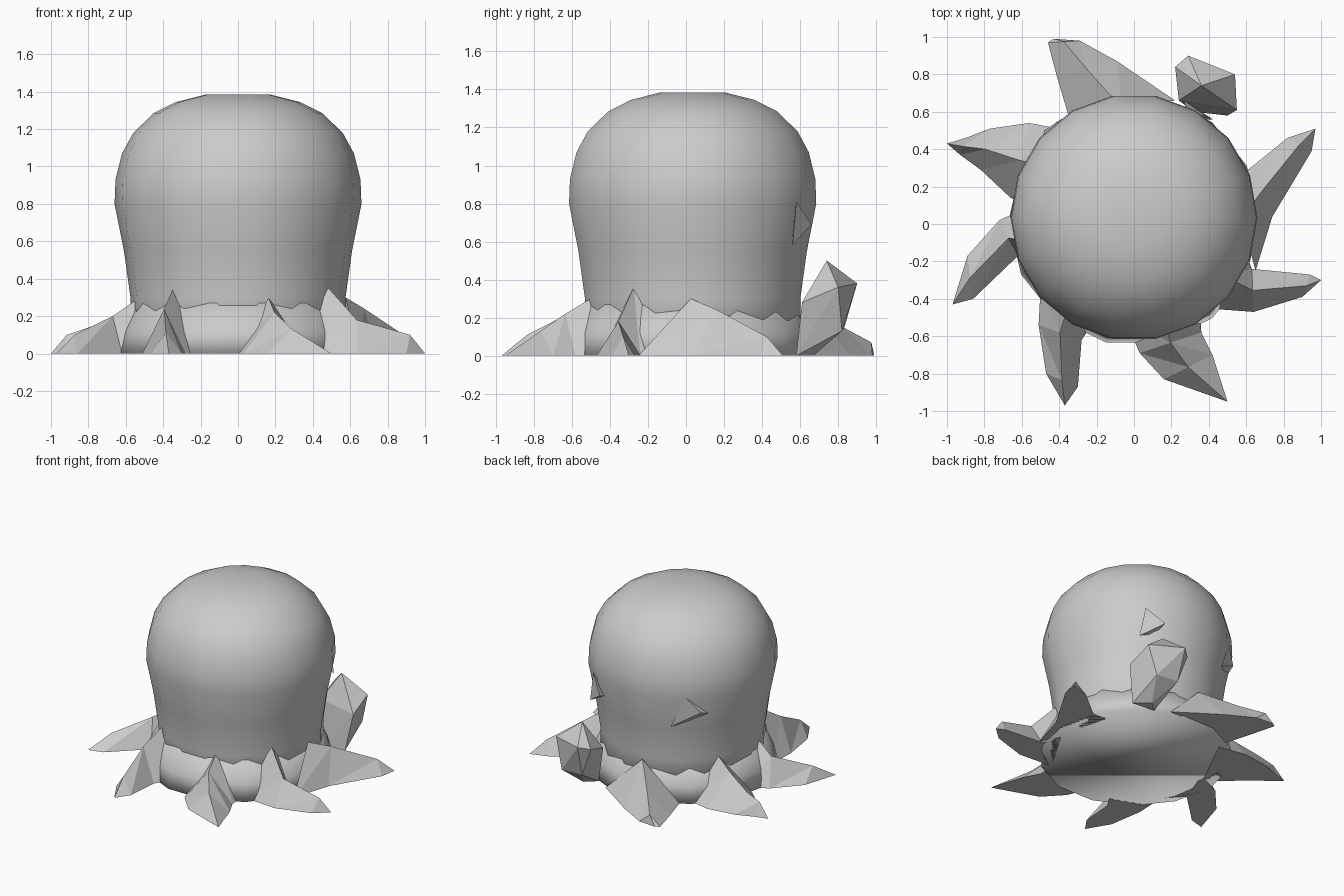
import bpy
import bmesh
import math
from mathutils import Vector

default_cube = bpy.data.objects.get("Cube")
if default_cube:
    bpy.data.objects.remove(default_cube, do_unlink=True)

grey = bpy.data.materials.new("plain grey")
grey.use_nodes = True
tone = (0.6, 0.6, 0.6, 1)
grey.diffuse_color = tone
grey.node_tree.nodes["Principled BSDF"].inputs["Base Color"].default_value = tone


def finish(name, bm, smooth=False):
    """Turn a bmesh into a named grey object."""
    bmesh.ops.recalc_face_normals(bm, faces=bm.faces)
    for face in bm.faces:
        face.smooth = smooth
    mesh = bpy.data.meshes.new(name)
    bm.to_mesh(mesh)
    bm.free()
    mesh.materials.append(grey)
    part = bpy.data.objects.new(name, mesh)
    bpy.context.collection.objects.link(part)
    return part


def lathe(name, profile, sides, centre_y, smooth):
    """Stack rings of (radius, height) and close both ends."""
    bm = bmesh.new()
    rings = []
    for radius, height in profile:
        ring = []
        for i in range(sides):
            angle = math.tau * i / sides
            ring.append(bm.verts.new((radius * math.cos(angle),
                                      centre_y + radius * math.sin(angle), height)))
        rings.append(ring)
    for low, high in zip(rings, rings[1:]):
        for i in range(sides):
            j = (i + 1) % sides
            bm.faces.new((low[i], low[j], high[j], high[i]))
    bm.faces.new(rings[0])
    bm.faces.new(rings[-1])
    return finish(name, bm, smooth)


def hull(name, points):
    """Faceted lump around a few points."""
    bm = bmesh.new()
    for point in points:
        bm.verts.new(point)
    bmesh.ops.convex_hull(bm, input=bm.verts)
    return finish(name, bm)


def tentacle(name, tip, *sections):
    """Ridged arm: each section is left floor point, right floor point, ridge height."""
    bm = bmesh.new()
    end = bm.verts.new((*tip, 0))
    rows = []
    for left, right, height in sections:
        a, b = Vector((*left, 0)), Vector((*right, 0))
        ridge = (a + b) / 2 + Vector((0, 0, height))
        rows.append([bm.verts.new(p) for p in (a, ridge, b)])
    bm.faces.new(rows[0])
    for near, far in zip(rows, rows[1:]):
        for i in range(3):
            j = (i + 1) % 3
            bm.faces.new((near[i], near[j], far[j]))
            bm.faces.new((near[i], far[j], far[i]))
    for i in range(3):
        bm.faces.new((rows[-1][i], rows[-1][(i + 1) % 3], end))
    return finish(name, bm)


# Domed head and the low web joining the arms
lathe("head", [(.58, 0), (.575, .3), (.61, .55), (.66, .8), (.655, .93), (.62, 1.07),
               (.56, 1.18), (.45, 1.285), (.33, 1.345), (.17, 1.385)], 18, .035, True)
lathe("web", [(.67, 0), (.635, .12), (.56, .27)], 14, .02, True)

# Arms resting on the floor
tentacle("front_right_arm", (-.37, -.97),
         ((-.5, -.35), (-.2, -.5), .34), ((-.51, -.54), (-.28, -.62), .24),
         ((-.47, -.8), (-.3, -.87), .11))
tentacle("front_left_arm", (.5, -.95),
         ((-.05, -.5), (.35, -.4), .33), ((.03, -.69), (.36, -.58), .22),
         ((.16, -.83), (.42, -.7), .13))
tentacle("left_arm", (1, -.3),
         ((.37, -.45), (.58, -.1), .36), ((.64, -.47), (.63, -.24), .18),
         ((.9, -.39), (.94, -.27), .1))
tentacle("back_left_arm", (.97, .51),
         ((.65, -.25), (.5, .3), .3), ((.74, .04), (.61, .29), .24),
         ((.95, .39), (.82, .46), .1))
tentacle("back_right_arm", (-.43, .99),
         ((-.35, .58), (.22, .66), .28), ((-.41, .78), (-.09, .87), .15),
         ((-.46, .97), (-.29, .98), .07))
tentacle("right_back_arm", (-1, .43),
         ((-.35, .5), (-.55, .1), .33), ((-.56, .54), (-.66, .14), .22),
         ((-.77, .51), (-.82, .29), .14), ((-.9, .46), (-.93, .37), .1))
tentacle("right_front_arm", (-.97, -.43),
         ((-.55, .1), (-.5, -.3), .3), ((-.72, .02), (-.62, -.17), .2),
         ((-.89, -.17), (-.86, -.4), .1))

# Arm lifted off the floor
hull("raised_arm", [(.36, .74, .5), (.24, .66, .3), (.55, .61, .28), (.22, .84, .36),
                    (.29, .9, .38), (.54, .8, .36), (.48, .82, .13), (.3, .83, .14),
                    (.32, .6, 0), (.5, .58, 0), (.4, .67, 0)])

# Small pointed eyes on the back of the head
hull("left_eye", [(.38, .58, .81), (.42, .56, .58), (.28, .56, .65), (.27, .66, .69)])
hull("right_eye", [(-.39, .56, .81), (-.29, .6, .58), (-.5, .4, .66), (-.48, .5, .7)])
